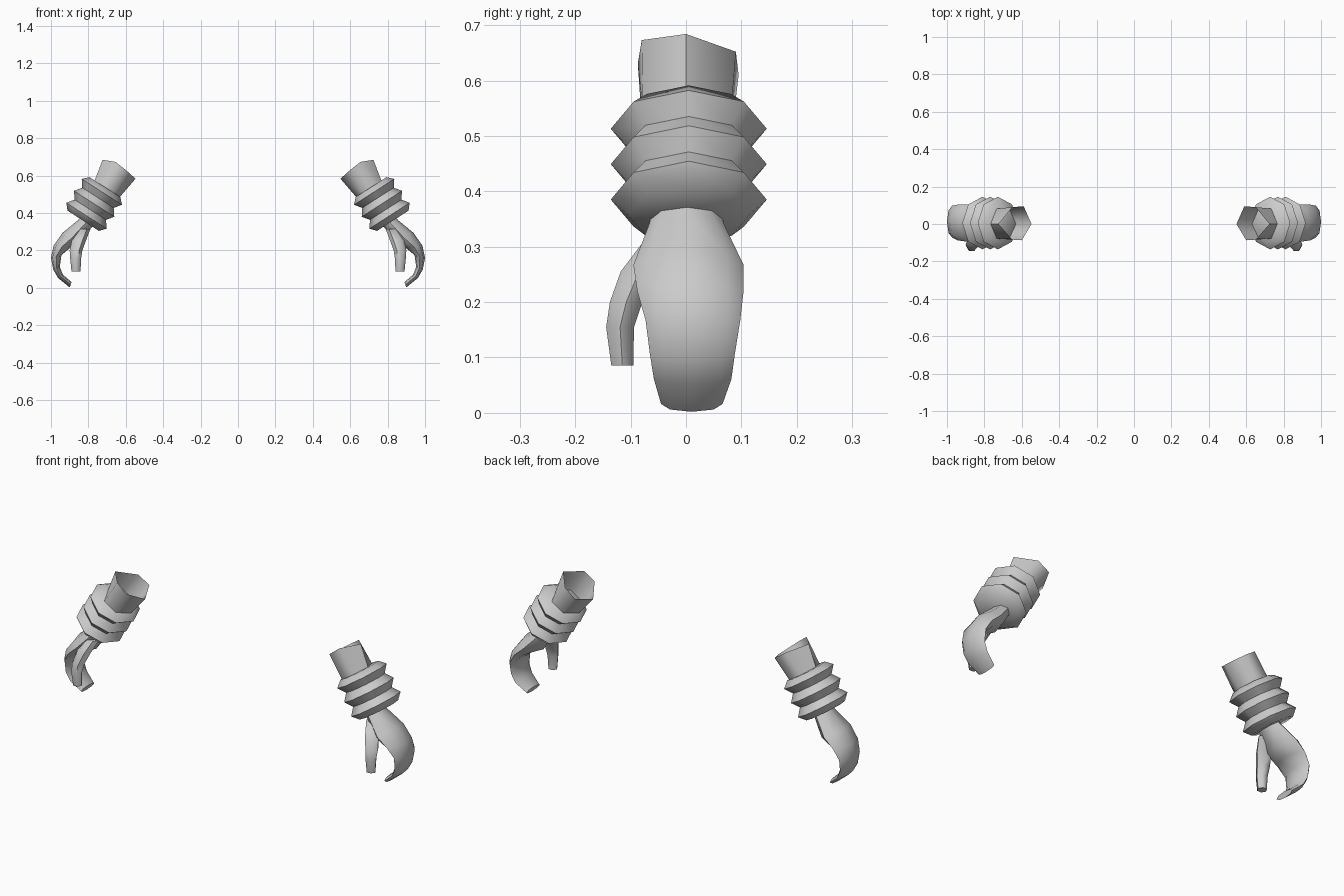
import bpy, bmesh, math
from mathutils import Vector

if "Cube" in bpy.data.objects:
    bpy.data.objects.remove(bpy.data.objects["Cube"])

grey = bpy.data.materials.new("light grey")
grey.diffuse_color = (0.6, 0.6, 0.6, 1)
grey.use_nodes = True
grey.node_tree.nodes["Principled BSDF"].inputs["Base Color"].default_value = grey.diffuse_color


def loft(name, rings, cap_start=True, cap_end=True, angle=60):
    """Skin a list of equal-length rings and mirror the part to the other arm."""
    bm = bmesh.new()
    vr = [[bm.verts.new(p) for p in ring] for ring in rings]
    n = len(vr[0])
    for a, b in zip(vr, vr[1:]):
        for i in range(n):
            j = (i + 1) % n
            bm.faces.new((a[i], a[j], b[j], b[i]))
    if cap_start:
        bm.faces.new(vr[0][::-1])
    if cap_end:
        bm.faces.new(vr[-1])
    bmesh.ops.recalc_face_normals(bm, faces=bm.faces)
    me = bpy.data.meshes.new(name)
    bm.to_mesh(me)
    bm.free()
    me.materials.append(grey)
    ob = bpy.data.objects.new(name, me)
    bpy.context.collection.objects.link(ob)
    bpy.ops.object.select_all(action='DESELECT')
    ob.select_set(True)
    bpy.context.view_layer.objects.active = ob
    bpy.ops.object.shade_smooth_by_angle(angle=math.radians(angle))
    mod = ob.modifiers.new("other arm", 'MIRROR')
    mod.use_mirror_merge = False
    return ob


def oval(centre, u, v, n=8):
    """Ring around a centre with half-axis vectors u and v."""
    c, u, v = Vector(centre), Vector(u), Vector(v)
    return [c + u * math.cos(k * math.tau / n) + v * math.sin(k * math.tau / n) for k in range(n)]


# Open hexagonal sleeve with a slanted rim
rim = [(.548, 0, .583), (.60, -.087, .63), (.655, -.08, .673),
       (.724, 0, .684), (.65, .09, .652), (.59, .095, .61)]
hem = [(.645, 0, .47), (.675, -.078, .50), (.735, -.078, .55),
       (.768, 0, .57), (.735, .082, .55), (.675, .082, .50)]
loft("sleeve", [rim, hem], cap_start=False, cap_end=False, angle=65)

# Ruffled cuff: (distance along the forearm, radius)
axis = Vector((.54, 0, -.84)).normalized()
side = Vector((.84, 0, .54)).normalized()
profile = [(-.03, .098), (0, .128), (.038, .100), (.076, .128),
           (.114, .100), (.152, .128), (.184, .100)]
start = Vector((.728, .005, .513))
loft("ruffled_cuff", [oval(start + axis * t, side * r, (0, r * 1.1, 0)) for t, r in profile])

# Mitten hand: outer (x, z), inner (x, z), front y, back y
sections = [
    ((.81, .42), (.735, .37), -.055, .055),
    ((.855, .362), (.783, .322), -.066, .068),
    ((.938, .294), (.838, .24), -.095, .104),
    ((.986, .225), (.895, .215), -.088, .104),
    ((1.0, .16), (.944, .175), -.073, .098),
    ((.988, .098), (.953, .112), -.065, .088),
    ((.962, .052), (.936, .07), -.058, .082),
    ((.90, .002), (.89, .03), -.045, .066),
]
hand = []
for (ox, oz), (ix, iz), y0, y1 in sections:
    hand.append(oval(((ox + ix) / 2, (y0 + y1) / 2, (oz + iz) / 2),
                     ((ox - ix) / 2, 0, (oz - iz) / 2), (0, (y1 - y0) / 2, 0)))
loft("hand", hand)

# Thumb: centre, half width, half depth
thumb = [((.825, -.045, .315), .036, .032), ((.850, -.085, .255), .038, .038),
         ((.866, -.108, .20), .034, .034), ((.868, -.119, .155), .029, .029),
         ((.866, -.115, .086), .024, .023)]
loft("thumb", [oval(c, (a, 0, 0), (0, b, 0), 6) for c, a, b in thumb])
